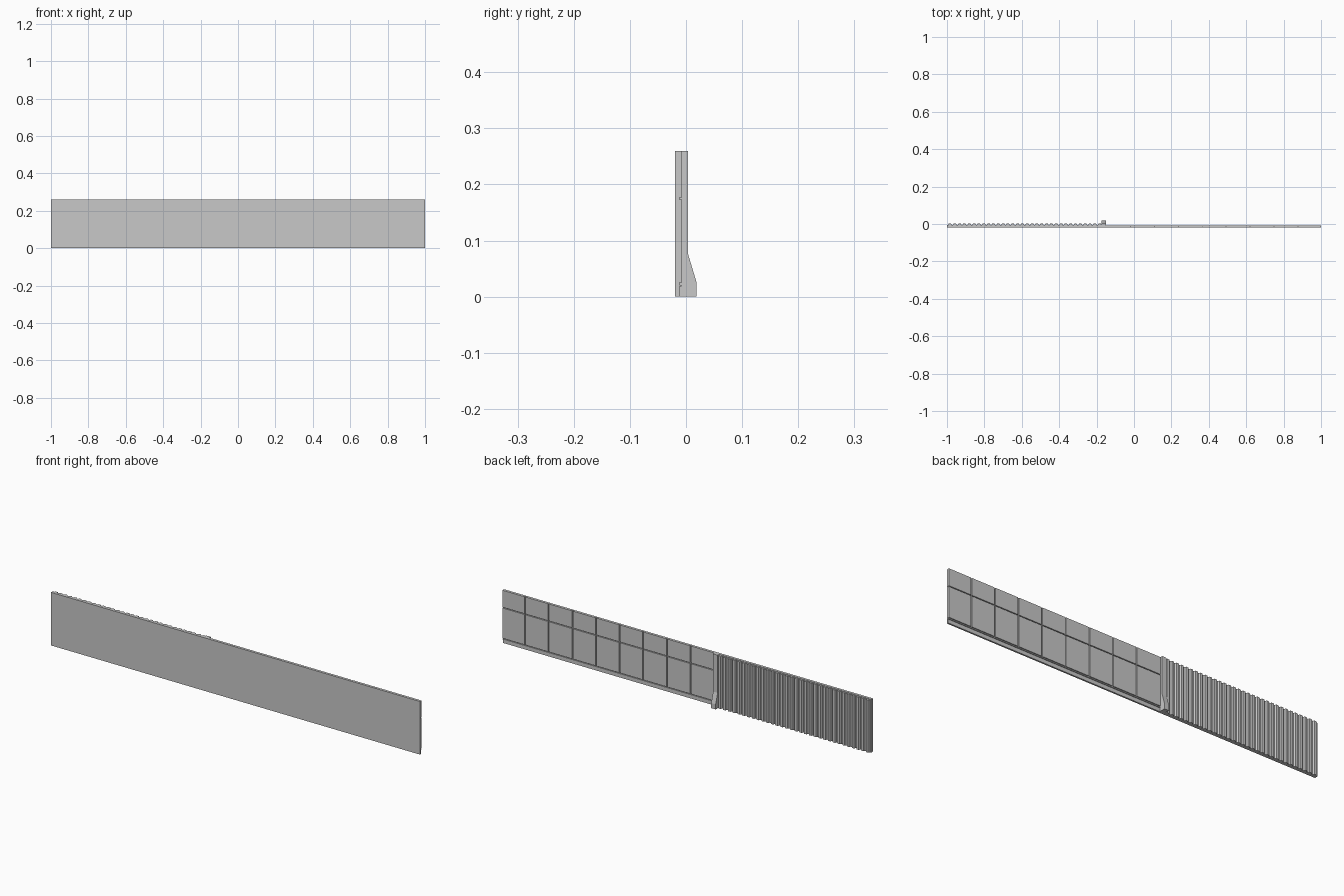
import bpy, bmesh

cube = bpy.data.objects.get("Cube")
if cube:
    bpy.data.objects.remove(cube, do_unlink=True)

TOP = 0.26
FRONT, BACK, GROOVE = -0.02, -0.007, -0.012
POST_X = -0.162

grey = bpy.data.materials.new("light_grey")
grey.use_nodes = True
grey.diffuse_color = (0.58, 0.58, 0.58, 1)
grey.node_tree.nodes["Principled BSDF"].inputs["Base Color"].default_value = grey.diffuse_color


def finish(name, bm):
    bmesh.ops.recalc_face_normals(bm, faces=bm.faces)
    mesh = bpy.data.meshes.new(name)
    bm.to_mesh(mesh)
    bm.free()
    mesh.materials.append(grey)
    obj = bpy.data.objects.new(name, mesh)
    bpy.context.collection.objects.link(obj)
    return obj


def box(name, x, y, z):
    bm = bmesh.new()
    bmesh.ops.create_cube(bm, size=1)
    for v in bm.verts:
        v.co = [lo + (c + 0.5) * (hi - lo) for c, (lo, hi) in zip(v.co, (x, y, z))]
    return finish(name, bm)


def prism(name, points, offset):
    bm = bmesh.new()
    face = bm.faces.new([bm.verts.new(p) for p in points])
    new = bmesh.ops.extrude_face_region(bm, geom=[face])["geom"]
    bmesh.ops.translate(bm, vec=offset, verts=[v for v in new if isinstance(v, bmesh.types.BMVert)])
    return finish(name, bm)


# Continuous front sheet
box("front_sheet", (-1, 1), (FRONT, GROOVE), (0, TOP))
box("plain_backing", (-1, POST_X), (GROOVE, BACK), (0, TOP))

# Raised back tiles, with narrow grooves left between them
GAP = 0.0025
cuts = [1 + GAP] + [0.877 - 0.128 * i for i in range(8)] + [POST_X]
rows = [(0.025, 0.173), (0.177, TOP)]
for i, (right, left) in enumerate(zip(cuts, cuts[1:])):
    for j, z in enumerate(rows):
        box(f"back_tile_{i}_{j}", (left + GAP, right - GAP), (GROOVE, BACK), z)

# Thin lip above the recessed foot strip
box("foot_lip", (POST_X, 1), (GROOVE, BACK - 0.001), (0.018, 0.021))

# Vertical corrugated cladding
RIBS = 32
pitch = (POST_X - 0.012 + 1) / RIBS
valley, crest = -0.005, 0.003
outline = [(-1, BACK)]
for i in range(RIBS):
    for t, y in ((0, valley), (0.25, valley), (0.4, crest), (0.85, crest)):
        outline.append((-1 + (i + t) * pitch, y))
outline += [(-1 + RIBS * pitch, valley), (-1 + RIBS * pitch, BACK)]
prism("corrugated_cladding", [(x, y, 0) for x, y in outline], (0, 0, TOP - 0.002))

# Post with a flared foot
profile = [(GROOVE, 0), (0.019, 0), (0.019, 0.025), (0.004, 0.075), (0.004, TOP), (GROOVE, TOP)]
prism("flared_post", [(POST_X - 0.012, y, z) for y, z in profile], (0.024, 0, 0))
